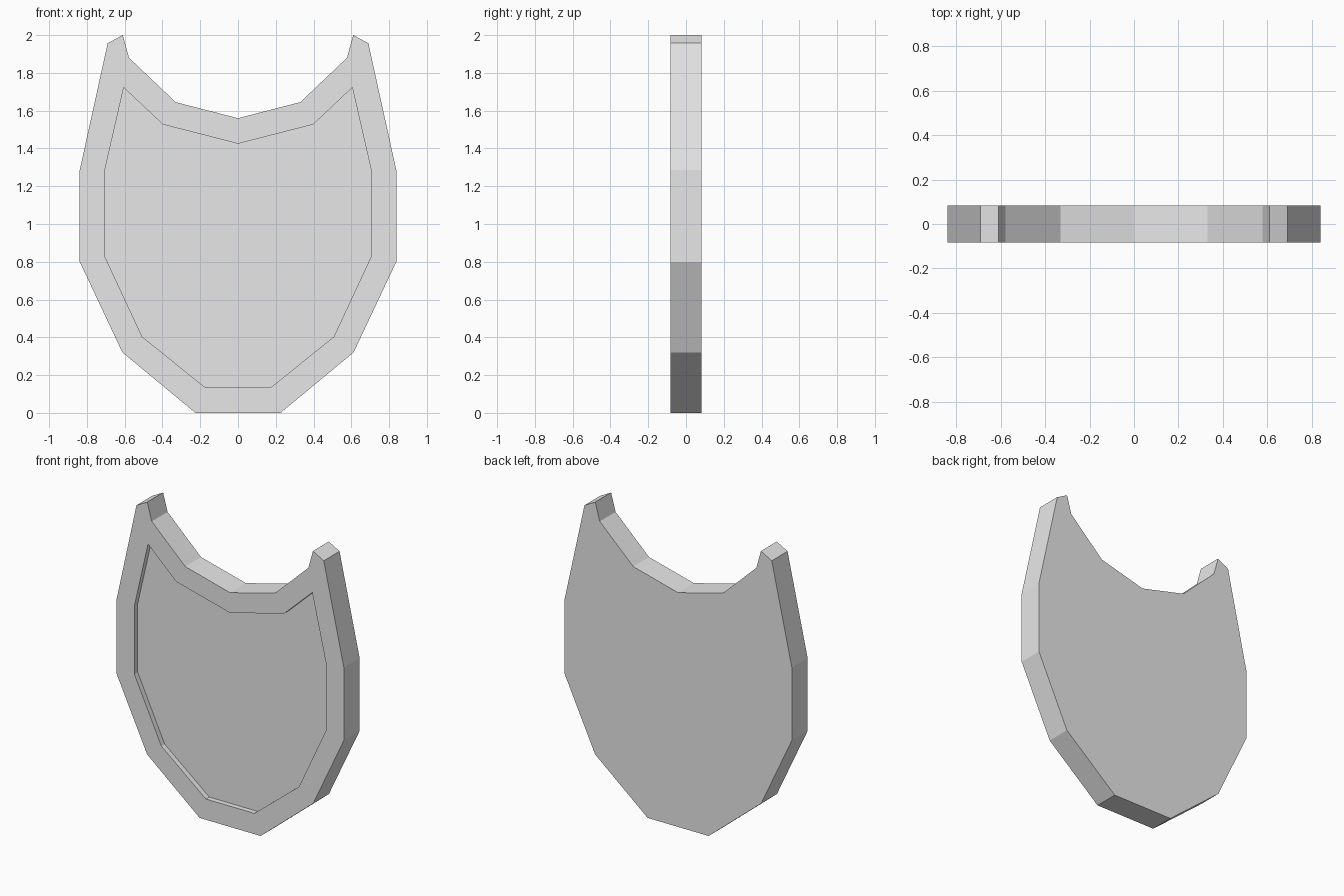
import bpy
import bmesh

if "Cube" in bpy.data.objects:
    bpy.data.objects.remove(bpy.data.objects["Cube"], do_unlink=True)

HALF_DEPTH = 0.083
RECESS = 0.035

# Left half of the outline, each rim corner paired with its recess corner
TIP = (0.605, 1.722)
PAIRS = [
    ((0, 1.56), (0, 1.425)),
    ((0.33, 1.645), (0.398, 1.527)),
    ((0.577, 1.88), TIP),
    ((0.61, 2.0), TIP),
    ((0.69, 1.957), TIP),
    ((0.838, 1.285), (0.705, 1.285)),
    ((0.838, 0.80), (0.705, 0.828)),
    ((0.612, 0.32), (0.507, 0.403)),
    ((0.225, 0), (0.178, 0.138)),
]


def flip(p):
    return (-p[0], p[1])


# Close the outline by mirroring everything but the centre pair
loop = PAIRS + [(flip(o), flip(i)) for o, i in reversed(PAIRS[1:])]

grey = bpy.data.materials.new("plain_grey")
grey.use_nodes = True
color = (0.8, 0.8, 0.8, 1)
grey.diffuse_color = color
grey.node_tree.nodes["Principled BSDF"].inputs["Base Color"].default_value = color

bm = bmesh.new()
cache = {}


def vert(p, y):
    key = (p[0], y, p[1])
    if key not in cache:
        cache[key] = bm.verts.new(key)
    return cache[key]


def face(verts):
    unique = list(dict.fromkeys(verts))
    if len(unique) > 2:
        bm.faces.new(unique)


front, back, floor = -HALF_DEPTH, HALF_DEPTH, -HALF_DEPTH + RECESS
for (o1, i1), (o2, i2) in zip(loop, loop[1:] + loop[:1]):
    # Outer edge, front rim and recess wall
    face([vert(o1, front), vert(o2, front), vert(o2, back), vert(o1, back)])
    face([vert(o1, front), vert(i1, front), vert(i2, front), vert(o2, front)])
    face([vert(i1, front), vert(i1, floor), vert(i2, floor), vert(i2, front)])

# Back plate and recessed front panel
face([vert(o, back) for o, i in loop])
face([vert(i, floor) for o, i in loop])
bmesh.ops.recalc_face_normals(bm, faces=bm.faces[:])

mesh = bpy.data.meshes.new("shield")
bm.to_mesh(mesh)
bm.free()
mesh.materials.append(grey)
shield = bpy.data.objects.new("shield", mesh)
bpy.context.collection.objects.link(shield)
